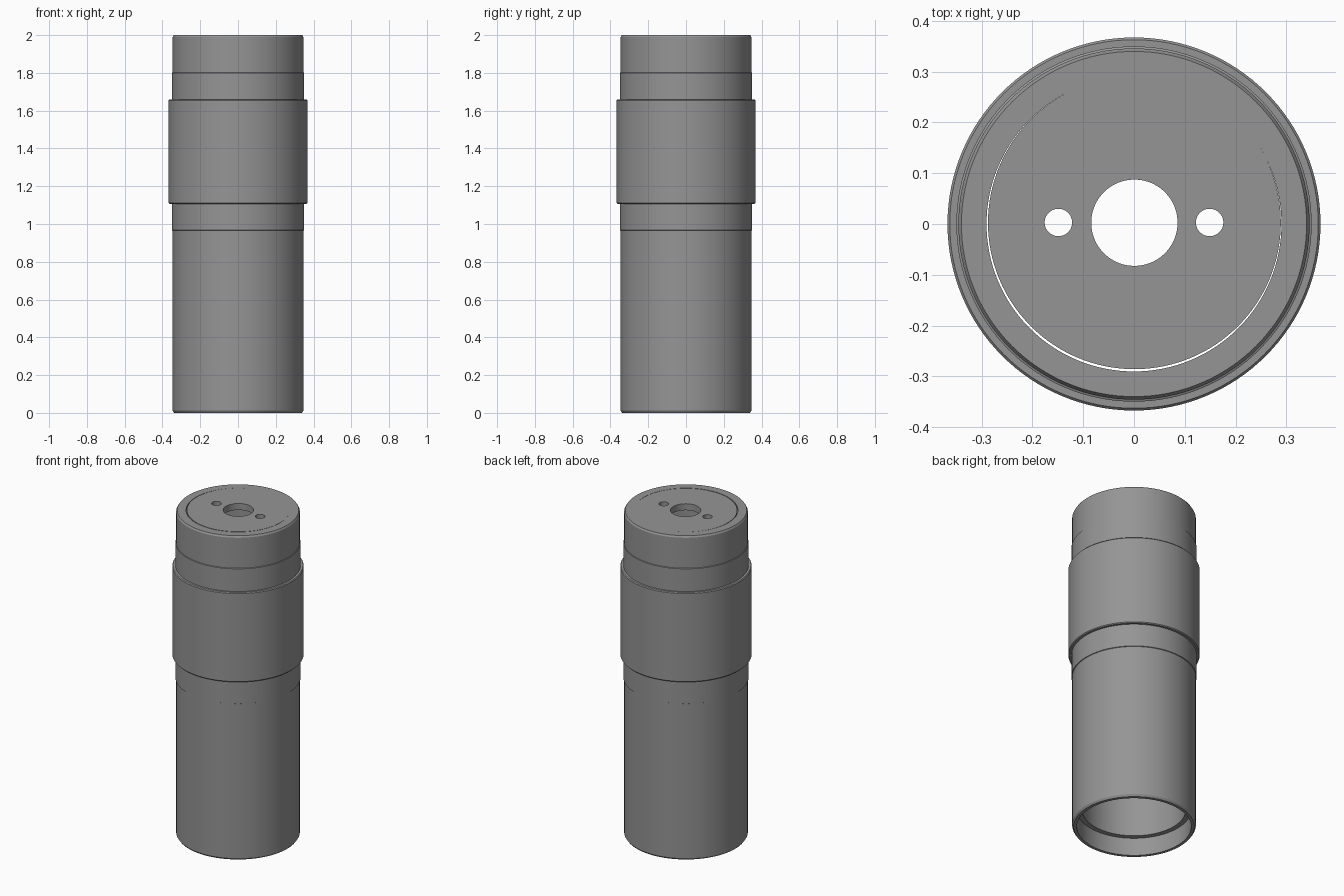
import bpy, bmesh, math

if "Cube" in bpy.data.objects:
    bpy.data.objects.remove(bpy.data.objects["Cube"])

SEG = 128
grey = bpy.data.materials.new("mid grey metal")
grey.diffuse_color = (0.30, 0.30, 0.30, 1)
grey.use_nodes = True
grey.node_tree.nodes["Principled BSDF"].inputs["Base Color"].default_value = grey.diffuse_color


def lathe(name, profile, center=(0, 0)):
    """Revolve a closed (radius, z) profile around a vertical axis."""
    bm = bmesh.new()
    rings = []
    for r, z in profile:
        rings.append([bm.verts.new((center[0] + r * math.cos(2 * math.pi * i / SEG),
                                    center[1] + r * math.sin(2 * math.pi * i / SEG), z))
                      for i in range(SEG)])
    for a, b in zip(rings, rings[1:] + rings[:1]):
        for i in range(SEG):
            j = (i + 1) % SEG
            bm.faces.new((a[i], a[j], b[j], b[i]))
    bmesh.ops.recalc_face_normals(bm, faces=bm.faces)
    mesh = bpy.data.meshes.new(name)
    bm.to_mesh(mesh)
    bm.free()
    obj = bpy.data.objects.new(name, mesh)
    bpy.context.collection.objects.link(obj)
    mesh.materials.append(grey)
    return obj


def smooth(obj):
    bpy.ops.object.select_all(action='DESELECT')
    obj.select_set(True)
    bpy.context.view_layer.objects.active = obj
    bpy.ops.object.shade_smooth_by_angle(angle=math.radians(25))


# Main tube: chamfered ends, slightly raised middle, counterbored bottom
tube = lathe("main_tube", [
    (0.338, 0), (0.346, 0.012), (0.346, 0.965), (0.350, 0.967),
    (0.350, 1.80), (0.346, 1.802), (0.346, 1.99), (0.340, 2.0),
    (0.2905, 2.0), (0.2905, 0.11), (0.320, 0.11), (0.320, 0.0)])
smooth(tube)

# Grip sleeve around the raised section
sleeve = lathe("grip_sleeve", [
    (0.350, 1.107), (0.363, 1.107), (0.3675, 1.112), (0.3675, 1.655),
    (0.363, 1.66), (0.350, 1.66)])
smooth(sleeve)

# End cap disc, seated slightly off centre so a hairline gap remains
cap = lathe("end_cap", [
    (0.085, 1.96), (0.2885, 1.96), (0.2885, 2.0), (0.085, 2.0)], (0.0008, 0.0025))

# Two spanner holes through the cap
for side in (-1, 1):
    bpy.ops.mesh.primitive_cylinder_add(vertices=48, radius=0.027, depth=0.3,
                                        location=(side * 0.149, 0.003, 1.98))
    cutter = bpy.context.object
    cutter.name = "spanner_hole_cutter"
    cutter.data.materials.append(grey)
    mod = cap.modifiers.new("spanner_hole", 'BOOLEAN')
    mod.operation = 'DIFFERENCE'
    mod.solver = 'EXACT'
    mod.object = cutter
    bpy.context.view_layer.objects.active = cap
    bpy.ops.object.modifier_apply(modifier=mod.name)
    bpy.data.objects.remove(cutter, do_unlink=True)
smooth(cap)
